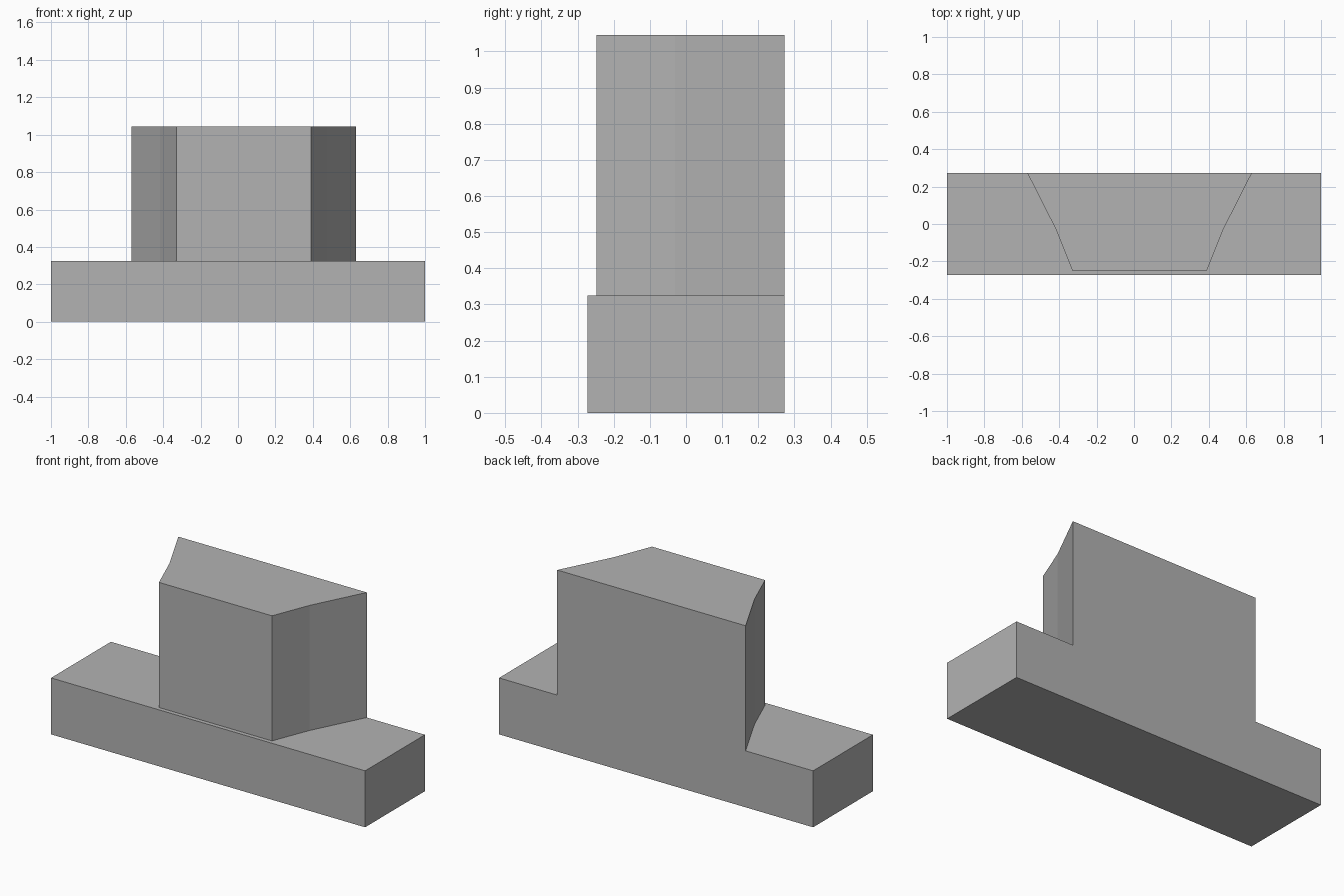
import bpy, bmesh

cube = bpy.data.objects.get("Cube")
if cube:
    bpy.data.objects.remove(cube, do_unlink=True)

grey = bpy.data.materials.new("plain_grey")
grey.use_nodes = True
COLOUR = (0.45, 0.45, 0.45, 1)
grey.diffuse_color = COLOUR
grey.node_tree.nodes["Principled BSDF"].inputs["Base Color"].default_value = COLOUR


def prism(name, outline, bottom, top):
    """Extrude a counter-clockwise plan outline between two heights."""
    bm = bmesh.new()
    face = bm.faces.new([bm.verts.new((x, y, bottom)) for x, y in outline])
    result = bmesh.ops.extrude_face_region(bm, geom=[face], use_keep_orig=True)
    raised = [v for v in result["geom"] if isinstance(v, bmesh.types.BMVert)]
    bmesh.ops.translate(bm, verts=raised, vec=(0, 0, top - bottom))
    bmesh.ops.recalc_face_normals(bm, faces=bm.faces)
    mesh = bpy.data.meshes.new(name)
    bm.to_mesh(mesh)
    bm.free()
    mesh.materials.append(grey)
    obj = bpy.data.objects.new(name, mesh)
    bpy.context.collection.objects.link(obj)
    return obj


BACK = 0.272
BASE_TOP = 0.325

# Long rectangular base
prism("base_slab", [(-1, -BACK), (1, -BACK), (1, BACK), (-1, BACK)], 0, BASE_TOP)

# Upright block: half plan mirrored about a slightly offset centre
CENTRE = 0.03
half = [(0.36, -0.248), (0.447, -0.03), (0.6, BACK)]
right_side = [(CENTRE + x, y) for x, y in half]
left_side = [(CENTRE - x, y) for x, y in reversed(half)]
prism("upright_block", right_side + left_side, BASE_TOP, 1.045)
